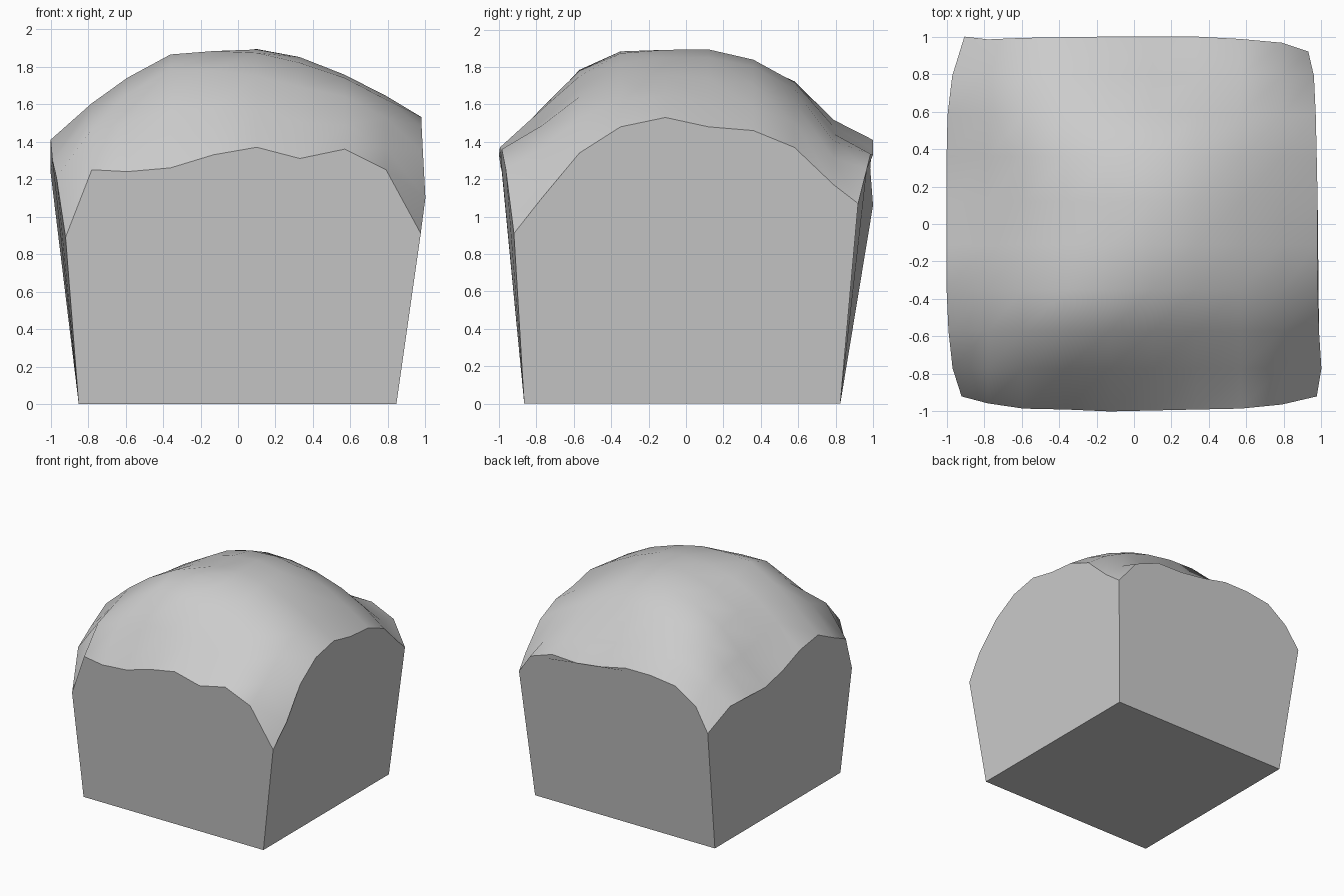
import bpy, bmesh, math

if "Cube" in bpy.data.objects:
    bpy.data.objects.remove(bpy.data.objects["Cube"])

N = 10
# Grid lines across the top, in x and y
XS = [-.92, -.78, -.59, -.36, -.13, .10, .33, .57, .79, .95]
YS = [-.92, -.77, -.57, -.35, -.11, .12, .36, .58, .79, .95]

# Ridge profiles of the dome, along x and along y
PX = [1.41, 1.54, 1.71, 1.84, 1.90, 1.925, 1.88, 1.73, 1.60, 1.53]
PY = [1.37, 1.56, 1.73, 1.86, 1.89, 1.925, 1.875, 1.75, 1.50, 1.41]
PEAK = 1.925

# Rim of each wall: heights, then how far the rim lies from the centre
FRONT = [.89, 1.25, 1.24, 1.26, 1.33, 1.37, 1.31, 1.36, 1.25, .91]
BACK = [1.06, 1.255, 1.38, 1.41, 1.41, 1.36, 1.33, 1.335, 1.255, 1.07]
LEFT = [.89, 1.207, 1.30, 1.41, 1.375, 1.29, 1.235, 1.24, 1.23, 1.06]
RIGHT = [.91, 1.10, 1.34, 1.48, 1.53, 1.48, 1.46, 1.37, 1.17, 1.07]
FRONT_OUT = [.92, .957, .985, .99, 1.0, .995, .99, .985, .963, .92]
BACK_OUT = [1.0, .985, .993, .997, 1.0, 1.0, 1.0, .987, .967, .92]
LEFT_OUT = [.92, .968, .99, 1.0, 1.0, 1.0, 1.0, .995, .97, .905]
RIGHT_OUT = [.975, 1.0, .987, .98, .98, .98, .975, .97, .96, .93]


def ridge(i, j):
    return PX[i] + PY[j] - PEAK


def height(i, j):
    """Dome from the two ridge profiles, corrected to meet the four rims."""
    u, v = i / (N - 1), j / (N - 1)
    l, r, f, b = (1 - u) ** 3, u ** 3, (1 - v) ** 3, v ** 3
    E = N - 1
    z = ridge(i, j)
    z += l * (LEFT[j] - ridge(0, j)) + r * (RIGHT[j] - ridge(E, j))
    z += f * (FRONT[i] - ridge(i, 0)) + b * (BACK[i] - ridge(i, E))
    for w, c, k, m in ((l * f, FRONT[0], 0, 0), (r * f, FRONT[E], E, 0),
                       (l * b, BACK[0], 0, E), (r * b, BACK[E], E, E)):
        z -= w * (c - ridge(k, m))
    # swelling at the front left of the dome
    if 0 < i < E and 0 < j < E:
        z += .13 * math.exp(-((XS[i] + .36) ** 2 + (YS[j] + .55) ** 2) / .08)
    return min(z, PEAK)


def point(i, j):
    x, y = XS[i], YS[j]
    if i == 0:
        x = -LEFT_OUT[j]
    if i == N - 1:
        x = RIGHT_OUT[j]
    if j == 0:
        y = -FRONT_OUT[i]
    if j == N - 1:
        y = BACK_OUT[i]
    return x, y, height(i, j)


bm = bmesh.new()

# Smooth domed top
grid = [[bm.verts.new(point(i, j)) for j in range(N)] for i in range(N)]
for i in range(N - 1):
    for j in range(N - 1):
        face = bm.faces.new((grid[i][j], grid[i + 1][j],
                             grid[i + 1][j + 1], grid[i][j + 1]))
        face.smooth = True

# Flat base and four flat walls
fl, fr, br, bl = [bm.verts.new((x, y, 0)) for x, y in
                  ((-.85, -.865), (.845, -.865), (.845, .825), (-.85, .825))]
bm.faces.new((bl, br, fr, fl))
rims = {
    (fl, fr): [grid[i][0] for i in range(N)],
    (fr, br): grid[-1],
    (br, bl): [grid[i][-1] for i in reversed(range(N))],
    (bl, fl): grid[0][::-1],
}
for (a, b), rim in rims.items():
    bm.faces.new([a, b] + rim[::-1])

mesh = bpy.data.meshes.new("domed_block")
bm.to_mesh(mesh)
bm.free()
block = bpy.data.objects.new("domed_block", mesh)
bpy.context.collection.objects.link(block)
